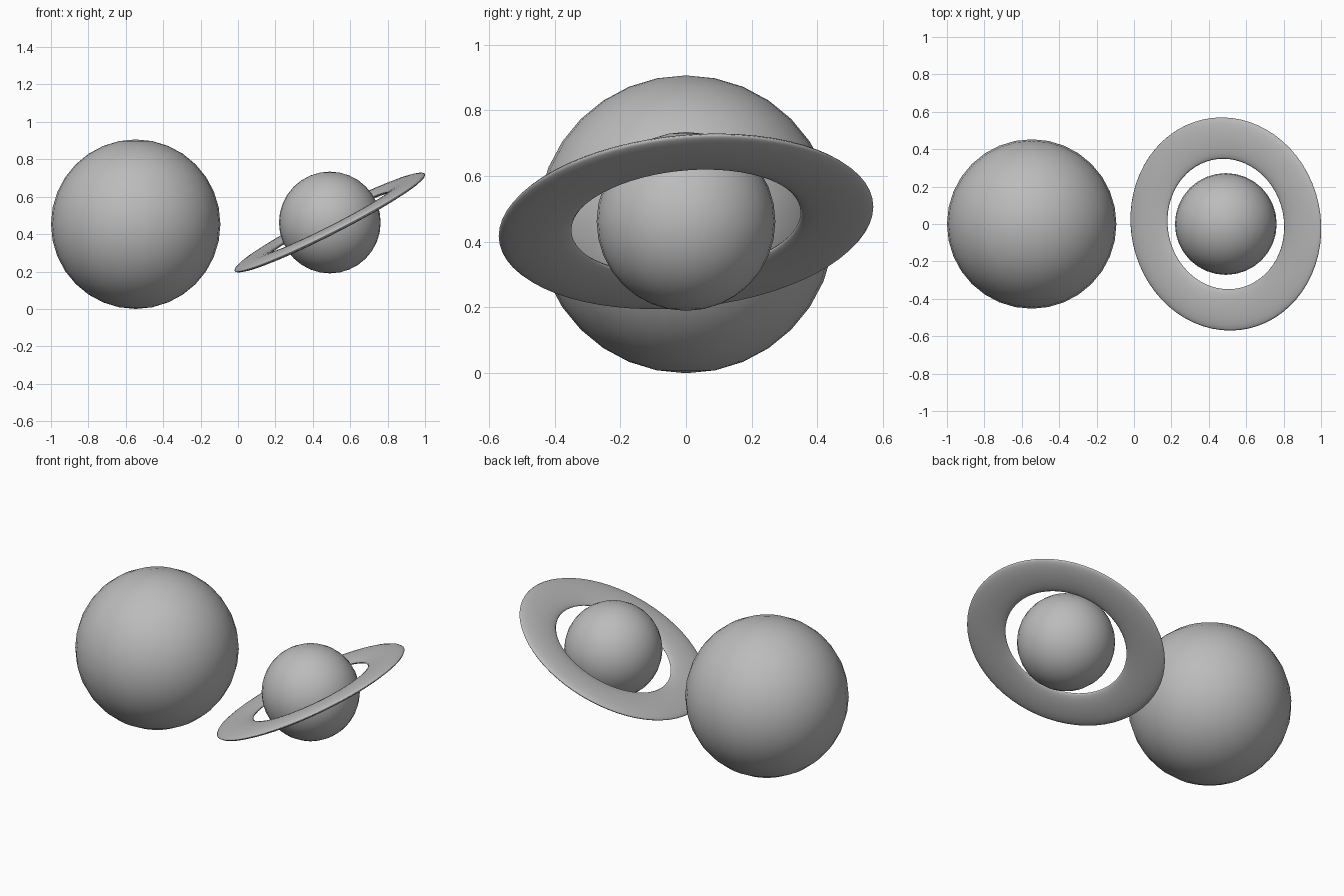
import bpy, math

if "Cube" in bpy.data.objects:
    bpy.data.objects.remove(bpy.data.objects["Cube"])

# single plain grey
grey = bpy.data.materials.new("plain grey")
grey.diffuse_color = (0.5, 0.5, 0.5, 1)
grey.use_nodes = True
grey.node_tree.nodes["Principled BSDF"].inputs["Base Color"].default_value = grey.diffuse_color


def finish(name):
    ob = bpy.context.object
    ob.name = name
    ob.data.materials.append(grey)
    bpy.ops.object.shade_smooth()
    return ob


def planet(name, radius, location):
    bpy.ops.mesh.primitive_uv_sphere_add(
        segments=32, ring_count=16, radius=radius, location=location)
    return finish(name)


# two planets side by side
planet("large_planet", 0.453, (-0.547, 0, 0.453))
planet("small_planet", 0.272, (0.491, 0, 0.462))

# flattened, tilted ring around the small planet
bpy.ops.mesh.primitive_torus_add(
    major_segments=64, minor_segments=16, major_radius=0.461, minor_radius=0.111,
    location=(0.491, 0, 0.462), rotation=(math.radians(5), math.radians(-27), 0))
ring = finish("planet_ring")
ring.scale = (1, 1, 0.2)
